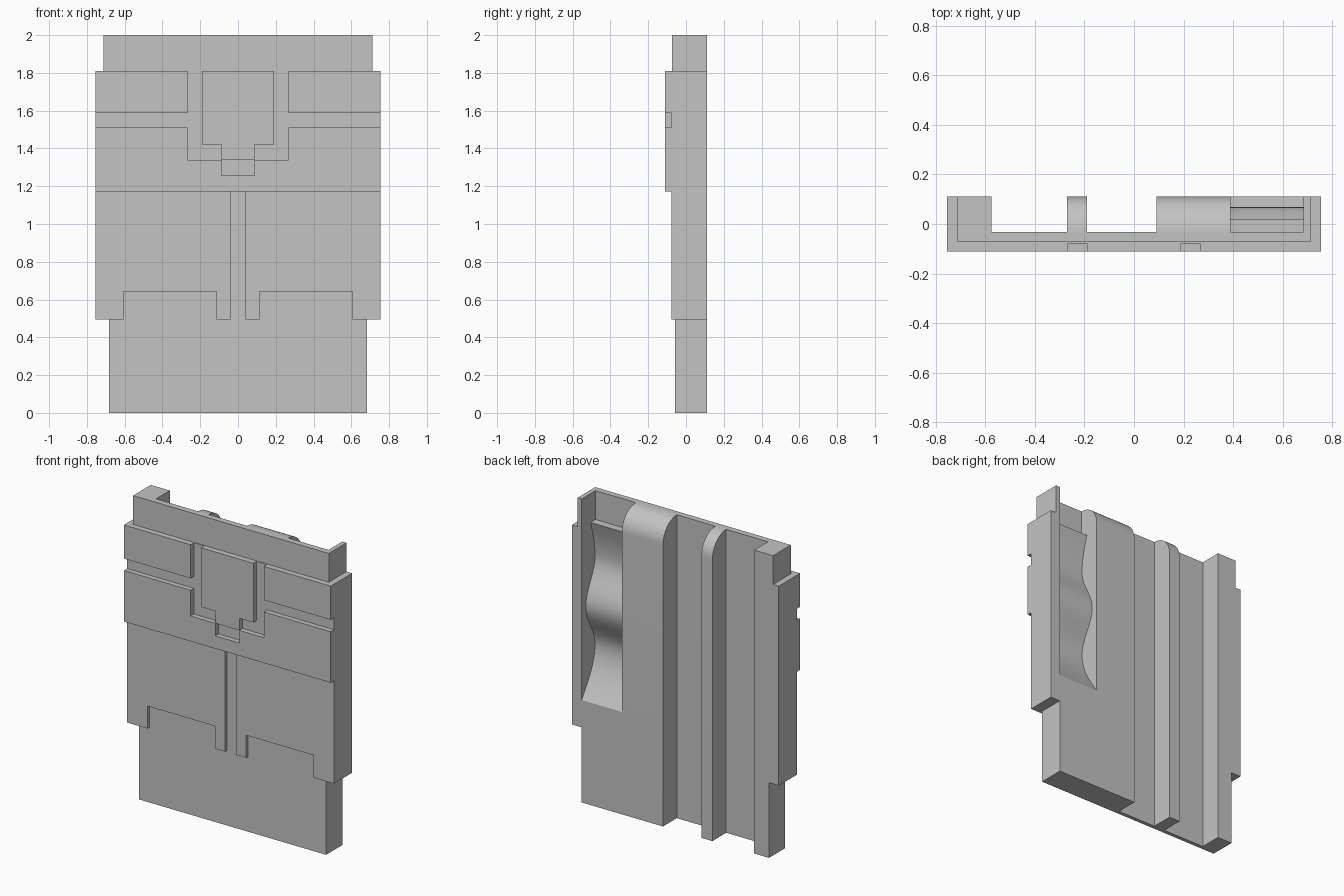
import bpy
import bmesh
from math import cos, sin, pi, radians

cube = bpy.data.objects.get("Cube")
if cube:
    bpy.data.objects.remove(cube, do_unlink=True)

grey = bpy.data.materials.new("plain_grey")
grey.use_nodes = True
colour = (0.55, 0.55, 0.55, 1)
grey.diffuse_color = colour
grey.node_tree.nodes["Principled BSDF"].inputs["Base Color"].default_value = colour


def prism(name, points, start, end, axis="y"):
    """Extrude an (x, z) outline along y, or a (y, z) outline along x."""
    bm = bmesh.new()
    if axis == "y":
        verts = [bm.verts.new((u, start, v)) for u, v in points]
        move = (0, end - start, 0)
    else:
        verts = [bm.verts.new((start, u, v)) for u, v in points]
        move = (end - start, 0, 0)
    face = bm.faces.new(verts)
    result = bmesh.ops.extrude_face_region(bm, geom=[face], use_keep_orig=True)
    moved = [g for g in result["geom"] if isinstance(g, bmesh.types.BMVert)]
    bmesh.ops.translate(bm, verts=moved, vec=move)
    bmesh.ops.recalc_face_normals(bm, faces=bm.faces)
    mesh = bpy.data.meshes.new(name)
    bm.to_mesh(mesh)
    bm.free()
    mesh.materials.append(grey)
    mesh.polygons.foreach_set("use_smooth", [True] * len(mesh.polygons))
    mesh.set_sharp_from_angle(angle=radians(30))
    obj = bpy.data.objects.new(name, mesh)
    bpy.context.collection.objects.link(obj)
    return obj


def rect(x0, x1, z0, z1):
    return [(x0, z0), (x1, z0), (x1, z1), (x0, z1)]


def mirrored(half):
    """Close a right-hand outline with its mirror image."""
    return half + [(-x, z) for x, z in reversed(half)]


# Shared depths, widths and heights
BACK, FLOOR, CORE, PANEL, FRONT = 0.111, -0.033, -0.058, -0.078, -0.111
FOOT, BODY, HEAD = 0.683, 0.754, 0.713
LOW, BAND, SHOULDER, TOP = 0.495, 1.173, 1.81, 2.0
side = [(FOOT, 0), (FOOT, LOW), (BODY, LOW), (BODY, SHOULDER),
        (HEAD, SHOULDER), (HEAD, TOP)]

# Core plate and front layers
prism("core_plate", mirrored(side), CORE, FLOOR)
prism("top_strip", rect(-HEAD, HEAD, SHOULDER, TOP), -0.073, CORE)
prism("middle_panel", mirrored([
    (BODY, SHOULDER), (BODY, LOW), (0.606, LOW), (0.606, 0.643),
    (0.114, 0.643), (0.114, LOW), (0.04, LOW), (0.04, BAND)]), PANEL, CORE)
prism("front_band", mirrored([
    (BODY, BAND), (BODY, 1.51), (0.267, 1.51), (0.267, 1.34),
    (0.087, 1.34), (0.087, 1.257)]), FRONT, PANEL)
prism("centre_pad", mirrored([
    (0.19, SHOULDER), (0.19, 1.42), (0.087, 1.42), (0.087, 1.34)]), FRONT, PANEL)
for label, s in (("left", 1), ("right", -1)):
    prism(label + "_upper_panel", rect(s * 0.267, s * BODY, 1.588, SHOULDER),
          FRONT, PANEL)

# Back edge blocks
prism("right_back_block", [(-x, z) for x, z in side] + [(-0.575, TOP), (-0.575, 0)],
      FLOOR, BACK)
prism("left_back_wall", side[1:] + [(FOOT, TOP)], FLOOR, BACK)

# Columns with a rounded top
radius = BACK - FLOOR
arc = [(FLOOR + radius * cos(i * pi / 24), TOP - radius + radius * sin(i * pi / 24))
       for i in range(13)]
column = [(FLOOR, 0), (BACK, 0)] + arc
prism("wide_column", column, 0.09, 0.39, "x")
prism("narrow_rib", column, -0.27, -0.19, "x")


# Wavy finger pocket
def curve(a, b, t0, t1, steps=12):
    """Sine-shaped run between two (y, z) points, over phases t0 to t1."""
    run = []
    for i in range(steps):
        f = i / steps
        w = (cos(t0) - cos(t0 + (t1 - t0) * f)) / (cos(t0) - cos(t1))
        run.append((a[0] + (b[0] - a[0]) * w, a[1] + (b[1] - a[1]) * f))
    return run


lip, trough_low, crest = (BACK, 0.675), (-0.028, 0.99), (0.068, 1.275)
trough_high, ledge = (-0.028, 1.57), (0.018, SHOULDER)
wave = (curve(lip, trough_low, pi / 2, pi) + curve(trough_low, crest, 0, pi)
        + curve(crest, trough_high, 0, pi) + curve(trough_high, ledge, 0, pi / 2))
prism("wavy_pocket", [(FLOOR, 0), (BACK, 0)] + wave + [ledge, (FLOOR, SHOULDER)],
      0.39, FOOT, "x")
